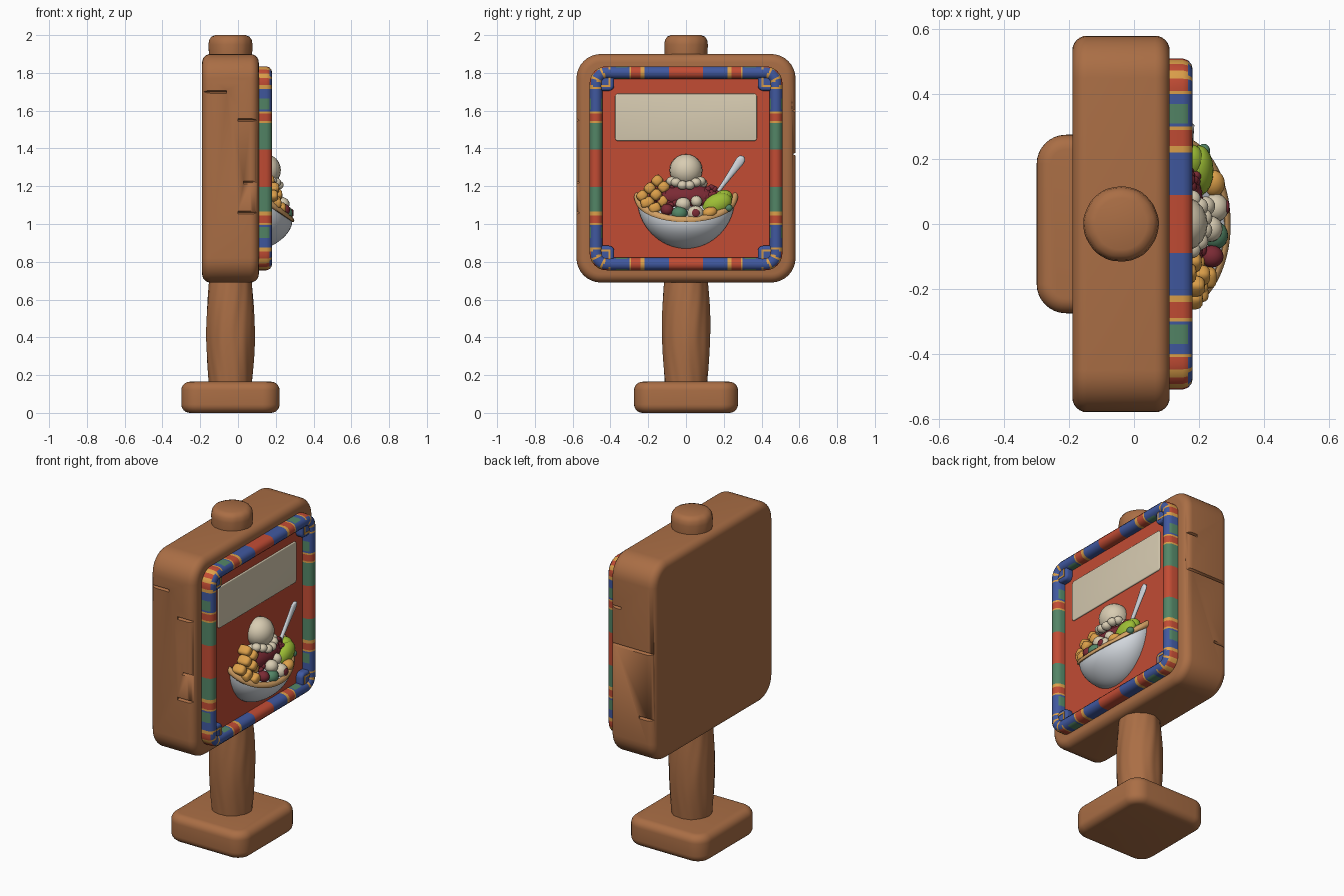
import bpy, bmesh, math, random
from mathutils import Matrix, Vector, Euler

if "Cube" in bpy.data.objects:
    bpy.data.objects.remove(bpy.data.objects["Cube"])

random.seed(4)
MATS = {}
for nm, hx in {"wood": "AA6E45", "red": "C24C34", "blue": "40589F", "gold": "DDA04A", "green": "538566",
               "cream": "D8CCB2", "white": "D3D8DE", "maroon": "7A2A34", "lime": "9DBE35", "tan": "D2A064"}.items():
    c = [int(hx[i:i + 2], 16) / 255 for i in (0, 2, 4)]
    MATS[nm] = bpy.data.materials.new(nm)
    MATS[nm].diffuse_color = [((v + .055) / 1.055) ** 2.4 if v > .04 else v / 12.92 for v in c] + [1]


def finish(name, bm, mats, angle=45, rule=None):
    bmesh.ops.recalc_face_normals(bm, faces=bm.faces)
    bm.normal_update()
    if rule:
        for f in bm.faces:
            f.material_index = mats.index(rule(f))
    me = bpy.data.meshes.new(name)
    bm.to_mesh(me)
    bm.free()
    for m in mats:
        me.materials.append(MATS[m])
    me.shade_smooth()
    me.set_sharp_from_angle(angle=math.radians(angle))
    ob = bpy.data.objects.new(name, me)
    bpy.context.collection.objects.link(ob)
    return ob


def outline(hu, hv, r, nc, step):
    """Rounded rectangle with evenly divided straight sides."""
    pts, su, sv = [], hu - r, hv - r
    for k, (a, b) in enumerate([(1, 1), (-1, 1), (-1, -1), (1, -1)]):
        for i in range(nc + 1):
            t = math.pi / 2 * (k + i / nc)
            pts.append((a * su + r * math.cos(t), b * sv + r * math.sin(t)))
        length = 2 * (su if k % 2 == 0 else sv)
        n = max(1, round(length / step))
        d = [(-1, 0), (0, -1), (1, 0), (0, 1)][k]
        p = pts[-1]
        pts += [(p[0] + d[0] * length * i / n, p[1] + d[1] * length * i / n) for i in range(1, n)]
    return pts


def skin(bm, rings, wrap=False, caps=True):
    vs = [[bm.verts.new(p) for p in ring] for ring in rings]
    n = len(vs[0])
    for k in range(len(vs) if wrap else len(vs) - 1):
        a, b = vs[k], vs[(k + 1) % len(vs)]
        for i in range(n):
            j = (i + 1) % n
            bm.faces.new((a[i], a[j], b[j], b[i]))
    if caps and not wrap:
        bm.faces.new(vs[0])
        bm.faces.new(vs[-1])


def rounded(a, b, f, n=6):
    """(inset, position) layers from a to b with filleted rims."""
    half = [(f * (1 - math.sin(t)), f * (1 - math.cos(t))) for t in [math.pi / 2 * i / n for i in range(n + 1)]]
    return [(i, a + p) for i, p in half] + [(i, b - p) for i, p in reversed(half)]


def slab(name, mats, axis, cu, cv, hu, hv, r, layers, nc=8, step=9, wrap=False, rule=None):
    rings = []
    for inset, pos in layers:
        o = outline(hu - inset, hv - inset, max(r - inset, .002), nc, step)
        rings.append([(pos, cu + u, cv + v) if axis == 'x' else (cu + u, cv + v, pos) for u, v in o])
    bm = bmesh.new()
    skin(bm, rings, wrap)
    return finish(name, bm, mats, rule=rule)


def lathe(name, prof, grain, n=72):
    rings = []
    for r, z in prof:
        ring = []
        for i in range(n):
            a = 2 * math.pi * i / n
            g = 1 + grain * (math.sin(6 * a + 1.6 * math.sin(7 * z)) + .7 * math.sin(13 * a - 2 * math.sin(9 * z + 1)))
            ring.append((-.04 + r * g * math.cos(a), r * g * math.sin(a), z))
        rings.append(ring)
    bm = bmesh.new()
    skin(bm, rings)
    return finish(name, bm, ["wood"], 60)


def blobs(name, mat, items, power=1.0):
    """items: (x, y, z, scale xyz, rotation about x); power < 1 gives soft cubes."""
    bm = bmesh.new()
    for x, y, z, s, rot in items:
        vs = bmesh.ops.create_uvsphere(bm, u_segments=20, v_segments=12, radius=1)["verts"]
        m = Matrix.LocRotScale(Vector((x, y, z)), Euler((rot, 0, 0)), Vector(s))
        for v in vs:
            v.co = m @ Vector([math.copysign(abs(c) ** power, c) for c in v.co])
    return finish(name, bm, [mat], 80)


# Wooden base, post, board and top knob
slab("base", ["wood"], 'z', -.04, 0, .26, .275, .09, rounded(0, .165, .045))
lathe("post", [(.112 + .016 * math.sin(math.pi * i / 30), .15 + .57 * i / 30) for i in range(31)], .012)
lathe("top_knob", [(.112, 1.86), (.114, 1.9), (.116, 1.95), (.112, 1.975), (.1, 1.992), (.08, 2.0)], .005)
board = slab("board", ["wood"], 'x', 0, 1.295, .58, .605, .13, rounded(-.19, .11, .045))

# Carved cracks along the board's edges
bm = bmesh.new()
for y, z, x, ln in [(-.58, 1.55, .07, .14), (-.58, 1.06, .07, .14), (.58, 1.37, -.04, .4), (.58, .97, -.16, .14),
                    (-.58, 1.22, .08, .1), (.58, 1.6, .08, .1), (-.58, 1.7, -.14, .16)]:
    m = Matrix.Translation((x, y, z)) @ Matrix.Diagonal((1, .016, .008, 1)) @ Matrix.Rotation(math.pi / 2, 4, 'Y')
    bmesh.ops.create_cone(bm, segments=4, radius1=1, radius2=1, depth=ln, cap_ends=True, matrix=m)
cutter = finish("crack_cutter", bm, ["wood"])
cutter.hide_render = True
mod = board.modifiers.new("cracks", 'BOOLEAN')
mod.operation, mod.solver, mod.object = 'DIFFERENCE', 'EXACT', cutter
bpy.context.view_layer.objects.active = board
bpy.ops.object.modifier_apply(modifier=mod.name)
bpy.data.objects.remove(cutter)

# Red panel and blank cream plate
slab("red_panel", ["red"], 'x', 0, 1.295, .48, .515, .05, [(0, .1), (0, .125)])
slab("blank_plate", ["cream"], 'x', 0, 1.565, .375, .125, .015, rounded(.12, .133, .005, 3))


# Woven border with coloured bands
def band(f):
    c = f.calc_center_median()
    y, z = abs(c.y), abs(c.z - 1.295)
    front = f.normal.x > .6
    if y < .40 and z > .45:
        bands, d = [(.09, "red"), (.22, "blue"), (.24, "gold"), (.29, "red"), (.30, "gold"), (.40, "blue")], y
    elif z < .42 and y > .42:
        bands, d = [(.10, "red"), (.235, "green"), (.25, "gold"), (.29, "red"), (.30, "gold"), (.42, "blue")], z
    else:
        k = int(math.degrees(math.atan2(z - .42, y - .39)) // 9)
        return "gold" if k % 3 == 0 else ("blue" if front else "red")
    col = next(b for lim, b in bands if d < lim)
    return "green" if col == "blue" and .31 < d < .37 and not front else col


w = .067
prof = [(0, .095), (0, .15), (.006, .167), (.018, .177), (w / 2, .181), (w - .018, .177), (w - .006, .167), (w, .15), (w, .095)]
slab("woven_border", ["red", "blue", "gold", "green"], 'x', 0, 1.295, .51, .54, .09, prof, 10, .01, True, band)
for sy in (-1, 1):
    for sz in (-1, 1):
        slab("border_corner", ["blue"], 'x', sy * .425, 1.295 + sz * .455, .045, .045, .03, rounded(.11, .166, .015, 4))
        for k in (0, 1):
            slab("corner_stitch", ["gold"], 'x', sy * (.405 + .025 * k), 1.295 + sz * (.455 - .02 * k),
                 .022 if k else .005, .005 if k else .025, .002, [(0, .16), (0, .168)], 2)

# Half bowl set against the panel, tilted forward
def bowl_pt(r, z, a):
    return (.12 + r * .168 * math.cos(a), r * .26 * math.sin(a), z - r * .125 * math.cos(a) * max(0, (z - .87) / .28))


angs = [math.pi * (i / 32 - .5) for i in range(33)]
bm = bmesh.new()
rows = [(.02, 1.15), (.94, 1.15)] + [(max(.02, math.cos(t)), 1.15 - .28 * math.sin(t)) for t in [math.pi / 2 * i / 16 for i in range(17)]]
skin(bm, [[bowl_pt(r, z, a) for a in angs] for r, z in rows])
finish("bowl", bm, ["white"], 50)
bm = bmesh.new()
rings = []
for a in angs:
    rings.append([bowl_pt(1 + .06 * math.cos(t), 1.148 + .024 * math.sin(t), a) for t in [math.pi / 4 * i for i in range(8)]])
skin(bm, rings)
finish("bowl_rim", bm, ["tan"], 60)

# Ice cream scoop with a ruffled skirt
skirt = [(.15 + .065 * math.cos(a), .085 * math.sin(a), 1.215 - .012 * math.cos(3 * a), (.028, .028, .024), 0)
         for a in [math.pi * (i / 7 - .5) for i in range(8)]]
blobs("ice_cream", "cream", [(.145, 0, 1.285, (.082, .087, .085), 0)] + skirt)

# Red beans heaped under the scoop
beans = []
for i in range(60):
    y = random.uniform(-.15, .17)
    z = random.uniform(1.1, 1.225 - abs(y) * .2)
    beans.append((.2 - (z - 1.1) * .35 + random.uniform(-.01, .01), y, z, (.016, .02, .015), random.uniform(0, 3)))
blobs("red_beans", "maroon", beans + [(.14, 0, 1.14, (.08, .2, .07), 0)])

# Diced mango
cubes = []
for i in (-1, 0, 1):
    for j in (-1, 0, 1):
        cubes.append((.195 - .016 * (i * i + j * j) - .01 * i, -.158 + i * .04 - j * .034, 1.155 + i * .04 + j * .034,
                      (.04, .03, .027), .78))
cubes += [(.225, -.165, 1.085, (.03, .032, .026), .4), (.2, -.215, 1.11, (.03, .025, .025), .2)]
blobs("mango_cubes", "gold", cubes, .65)

# Lime fruit slice, dumplings and small fruit
blobs("lime_slice", "lime", [(.2, .165, 1.105, (.045, .082, .055), .45), (.175, .19, 1.13, (.045, .06, .045), .6)])
blobs("cream_dumplings", "cream", [(.25, .05, 1.055, (.042, .044, .042), 0), (.235, -.015, 1.105, (.038, .04, .036), 0),
                                   (.22, .055, 1.12, (.03, .03, .03), 0)])
blobs("dumpling_filling", "maroon", [(.287, .052, 1.058, (.008, .021, .021), 0)])
blobs("green_dumpling", "green", [(.25, -.035, 1.055, (.04, .043, .038), 0), (.215, .225, 1.085, (.02, .022, .02), 0)])
blobs("red_dumpling", "maroon", [(.24, -.1, 1.075, (.036, .034, .032), 0)])
blobs("orange_fruit", "gold", [(.245, .125, 1.06, (.035, .042, .03), .3)])

# Spoon: flat handle that widens to a rounded end
bm = bmesh.new()
rings = []
for i in range(25):
    t = i / 24
    wd = (.010 + .018 * t ** 1.5) * math.sqrt(max(0.003, 1 - max(0, (t - .82) / .18) ** 2))
    cy, cz = .165 + .14 * t, 1.165 + .195 * t
    rings.append([(.165 + .01 * t + .011 * math.cos(a), cy + .81 * wd * math.sin(a), cz - .58 * wd * math.sin(a))
                  for a in [math.pi / 6 * k for k in range(12)]])
skin(bm, rings)
finish("spoon", bm, ["white"], 60)

for m in bpy.data.materials:
    if m.users and not m.is_grease_pencil:
        m.use_nodes = True
        m.node_tree.nodes["Principled BSDF"].inputs["Base Color"].default_value = m.diffuse_color
